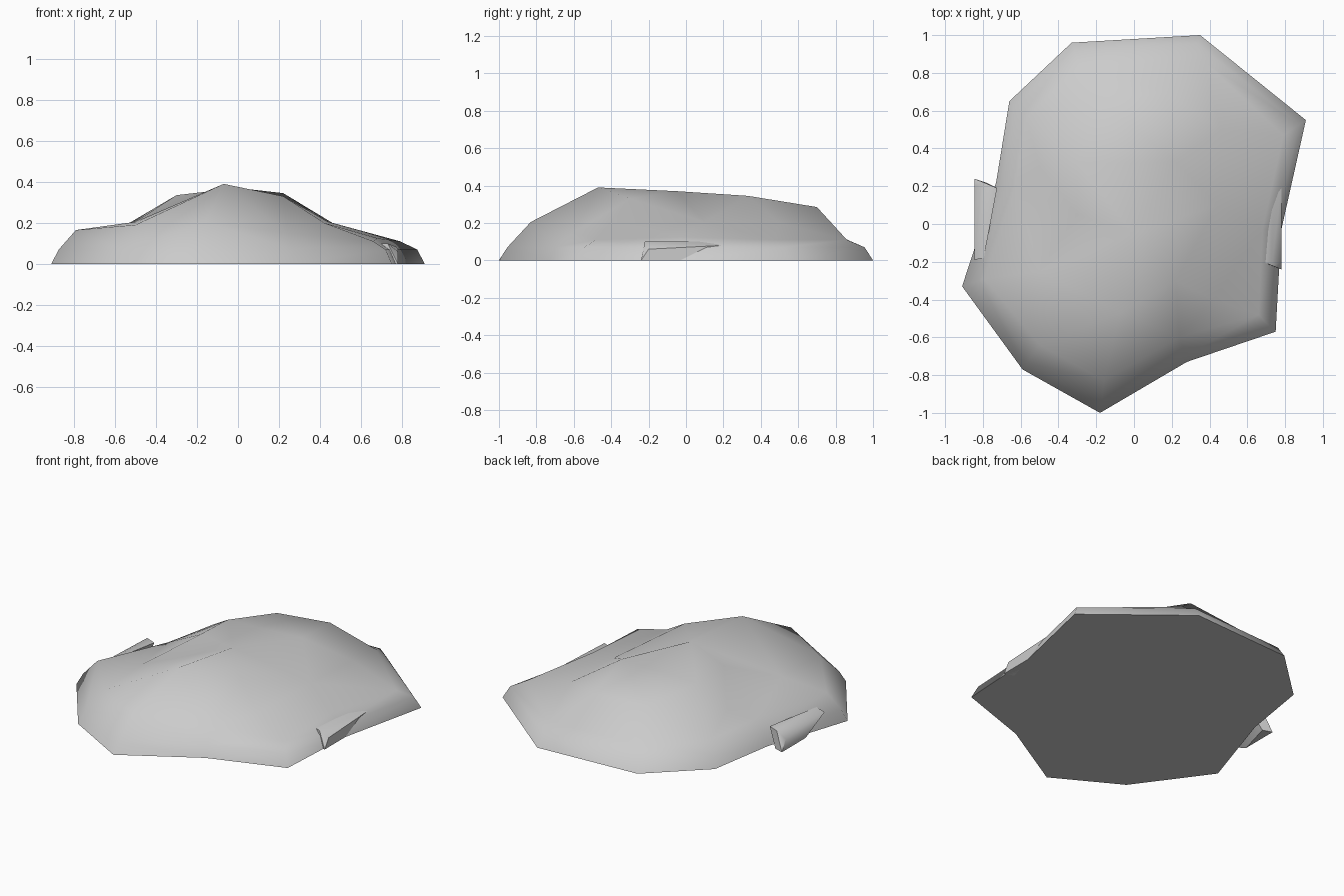
import bpy, bmesh, math
from mathutils import Vector
from mathutils.geometry import delaunay_2d_cdt

if "Cube" in bpy.data.objects:
    bpy.data.objects.remove(bpy.data.objects["Cube"])

# ground outline, counter-clockwise from the front tip
OUTLINE = [(-.18, -1), (.28, -.73), (.75, -.57), (.78, -.03), (.91, .55), (.35, 1),
           (-.33, .96), (-.66, .65), (-.73, .22), (-.91, -.33), (-.59, -.77)]
# rounded shoulder, one point per outline corner
SHOULDER = [(-.16, -.83, .205), (.24, -.60, .15), (.66, -.48, .11), (.68, -.03, .125),
            (.79, .47, .11), (.37, .86, .11), (-.29, .84, .12), (-.57, .56, .13),
            (-.63, .2, .14), (-.79, -.29, .165), (-.5, -.64, .19)]
# upper mound and ridge
CREST = [(-.07, -.47, .39), (0, -.05, .37), (.22, -.3, .33), (.22, .33, .345),
         (.16, .70, .285), (-.18, .65, .275), (-.3, .32, .325), (-.3, .05, .335),
         (-.5, -.25, .205), (-.5, .3, .2), (.42, -.4, .2), (.44, .1, .205), (.46, .5, .2)]


def finish(bm, name, angle):
    bmesh.ops.recalc_face_normals(bm, faces=bm.faces)
    mesh = bpy.data.meshes.new(name)
    bm.to_mesh(mesh)
    bm.free()
    ob = bpy.data.objects.new(name, mesh)
    bpy.context.collection.objects.link(ob)
    bpy.ops.object.select_all(action='DESELECT')
    ob.select_set(True)
    bpy.context.view_layer.objects.active = ob
    bpy.ops.object.shade_smooth_by_angle(angle=math.radians(angle))
    return ob


# rock mound: triangulate the points in plan, then lift them, and cap the bottom
n = len(OUTLINE)
pts = [(x, y, 0) for x, y in OUTLINE]
pts += [(x * .96, y * .955, .07) for x, y in OUTLINE]
pts += SHOULDER + CREST
edges = [(r * n + i, r * n + (i + 1) % n) for r in range(3) for i in range(n)]
edges += [(r * n + i, (r + 1) * n + i) for r in range(2) for i in range(n)]
co, _, faces, orig, _, _ = delaunay_2d_cdt(
    [Vector(p[:2]) for p in pts], edges, [list(range(n))], 1, 1e-5)
bm = bmesh.new()
vs = [bm.verts.new((c.x, c.y, pts[o[0]][2] if o else .1)) for c, o in zip(co, orig)]
for f in faces:
    bm.faces.new([vs[i] for i in f])
bmesh.ops.holes_fill(bm, edges=[e for e in bm.edges if e.is_boundary], sides=0)
finish(bm, "rock_mound", 62)

# side chips: convex shards, turned half around for the left side
CHIP = [(.66, -.19, .1), (.73, .18, .1), (.78, .19, .08), (.78, -.24, 0),
        (.73, -.22, .1), (.78, -.2, .06), (.72, -.22, 0), (.78, 0, 0)]


def chip(name, sign, shift, lift):
    bm = bmesh.new()
    for x, y, z in CHIP:
        bm.verts.new((sign * (x + shift), sign * y, z * lift))
    res = bmesh.ops.convex_hull(bm, input=bm.verts)
    bmesh.ops.delete(bm, geom=list({v for v in res["geom_interior"] + res["geom_unused"]
                                    if isinstance(v, bmesh.types.BMVert)}), context='VERTS')
    finish(bm, name, 50)


chip("right_chip", 1, 0, 1)
chip("left_chip", -1, .065, 1.15)
